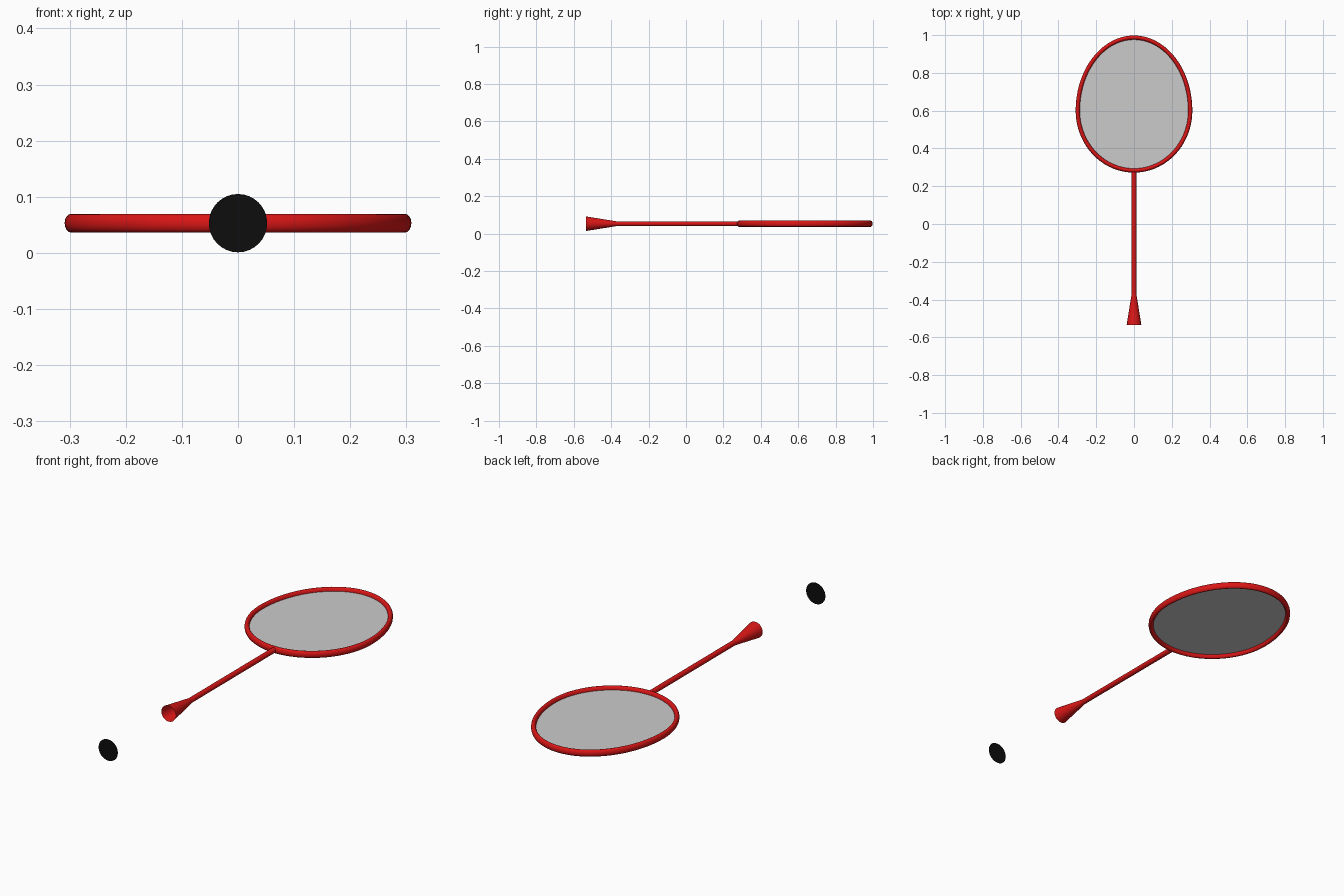
import bpy, bmesh, math
from mathutils import Vector

cube = bpy.data.objects.get("Cube")
if cube:
    bpy.data.objects.remove(cube)

MID = 0.053          # height of the racket's middle plane
HEAD_Y = 0.6         # widest point of the head
SEGMENTS = 72


def material(name, color):
    m = bpy.data.materials.new(name)
    m.use_nodes = True
    m.diffuse_color = color
    m.node_tree.nodes["Principled BSDF"].inputs["Base Color"].default_value = color
    return m


red = material("red", (0.7, 0.008, 0.008, 1))
grey = material("string grey", (0.6, 0.6, 0.6, 1))
black = material("black", (0.004, 0.004, 0.004, 1))


def finish(name, bm, mat):
    mesh = bpy.data.meshes.new(name)
    bm.to_mesh(mesh)
    bm.free()
    obj = bpy.data.objects.new(name, mesh)
    bpy.context.collection.objects.link(obj)
    mesh.materials.append(mat)
    bpy.ops.object.select_all(action="DESELECT")
    obj.select_set(True)
    bpy.context.view_layer.objects.active = obj
    bpy.ops.object.shade_smooth_by_angle(angle=math.radians(40))
    return obj


def egg(i):
    """Point on the centre line of the head, longer towards the tip."""
    a = math.tau * i / SEGMENTS
    s = math.sin(a)
    return Vector((0.298 * math.cos(a), HEAD_Y + s * (0.387 if s > 0 else 0.317), MID))


def loft(bm, rings, closed=False):
    """Join consecutive rings of vertices with quads."""
    pairs = list(zip(rings, rings[1:])) + ([(rings[-1], rings[0])] if closed else [])
    for a, b in pairs:
        for k in range(len(a)):
            n = (k + 1) % len(a)
            bm.faces.new((a[k], a[n], b[n], b[k]))
    bmesh.ops.recalc_face_normals(bm, faces=bm.faces)


def lathe(bm, profile, sides=32):
    """Open rings around the racket's long axis from (y, radius) pairs."""
    angles = [math.tau * k / sides for k in range(sides)]
    loft(bm, [[bm.verts.new((r * math.cos(a), y, MID + r * math.sin(a))) for a in angles]
              for y, r in profile])


# Head frame: an oval section, taller than wide, swept round the egg outline
bm = bmesh.new()
rings = []
for i in range(SEGMENTS):
    p = egg(i)
    tangent = (egg(i + 1) - egg(i - 1)).normalized()
    out = Vector((tangent.y, -tangent.x, 0))
    angles = [math.tau * k / 16 for k in range(16)]
    rings.append([bm.verts.new(p + out * 0.011 * math.cos(a) + Vector((0, 0, 0.0165 * math.sin(a))))
                  for a in angles])
loft(bm, rings, closed=True)
finish("head_frame", bm, red)

# String bed: a flat sheet filling the frame
bm = bmesh.new()
bm.faces.new([bm.verts.new(egg(i)) for i in range(SEGMENTS)])
finish("string_bed", bm, grey)

# Shaft and the hollow flared cone behind it
bm = bmesh.new()
lathe(bm, [(0.285, 0.0125), (-0.38, 0.0125)])
finish("shaft", bm, red)

bm = bmesh.new()
lathe(bm, [(-0.37, 0.0125), (-0.535, 0.039)])
finish("handle_cone", bm, red)

# Separate end cap of the handle, a flat disc facing the front
bm = bmesh.new()
cap = bmesh.ops.create_circle(bm, cap_ends=True, segments=32, radius=0.052)
for v in cap["verts"]:
    v.co = (v.co.x, -1.0, MID + v.co.y)
bmesh.ops.recalc_face_normals(bm, faces=bm.faces)
for f in bm.faces:
    f.normal_update()
    if f.normal.y > 0:
        f.normal_flip()
finish("handle_end_cap", bm, black)
